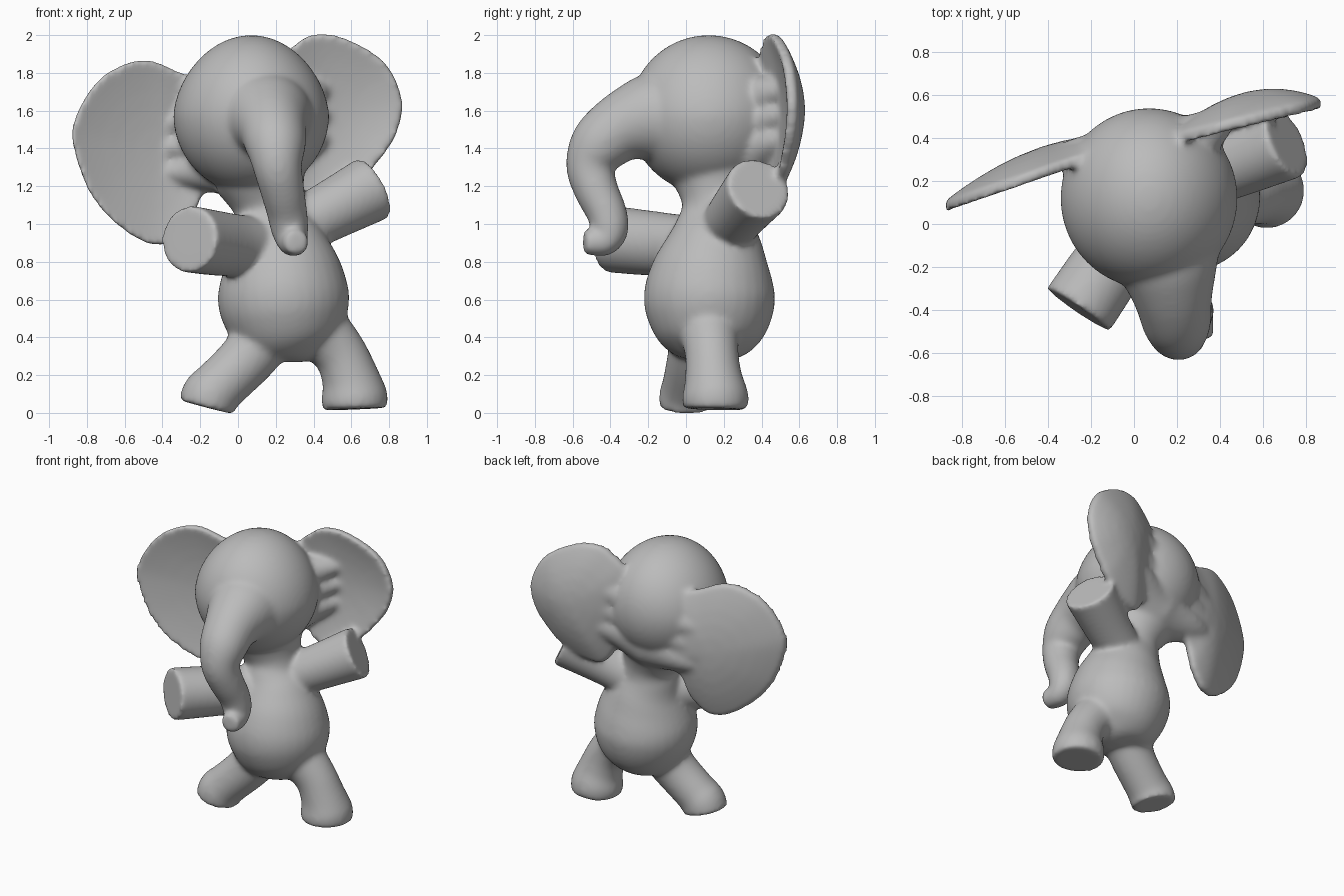
import bpy, bmesh, math
from mathutils import Vector

cube = bpy.data.objects.get("Cube")
if cube:
    bpy.data.objects.remove(cube, do_unlink=True)

grey = bpy.data.materials.new("soft grey")
grey.use_nodes = True
grey.diffuse_color = (0.5, 0.5, 0.5, 1)
grey.node_tree.nodes["Principled BSDF"].inputs["Base Color"].default_value = (0.5, 0.5, 0.5, 1)


def finish(bm, name):
    bmesh.ops.recalc_face_normals(bm, faces=bm.faces)
    mesh = bpy.data.meshes.new(name)
    bm.to_mesh(mesh)
    bm.free()
    mesh.materials.append(grey)
    obj = bpy.data.objects.new(name, mesh)
    bpy.context.collection.objects.link(obj)
    return obj


def spline(points, closed=False, steps=5):
    """Smooth curve through the given points."""
    p = [Vector(q) for q in points]
    n = len(p)
    out = []
    for i in range(n if closed else n - 1):
        a, b, c, d = [p[k % n] if closed else p[min(max(k, 0), n - 1)]
                      for k in (i - 1, i, i + 1, i + 2)]
        for s in range(steps):
            t = s / steps
            out.append(b + (c - a) * (t / 2) + (2 * a - 5 * b + 4 * c - d) * (t * t / 2)
                       + (3 * b - a - 3 * c + d) * (t ** 3 / 2))
    return out if closed else out + [p[-1]]


def skin(bm, rings):
    """Join equal rings of vertices into a closed tube."""
    for a, b in zip(rings, rings[1:]):
        for i in range(len(a)):
            j = (i + 1) % len(a)
            bm.faces.new((a[i], a[j], b[j], b[i]))
    bm.faces.new(rings[0])
    bm.faces.new(rings[-1])


def tube(name, points, sides=32):
    """Round tube along (x, y, z, radius) points with flat ends."""
    path = spline(points)
    bm = bmesh.new()
    rings = []
    side = None
    for i, p in enumerate(path):
        axis = (path[min(i + 1, len(path) - 1)] - path[max(i - 1, 0)]).to_3d().normalized()
        side = (side or axis.orthogonal())
        side = (side - axis * side.dot(axis)).normalized()
        other = axis.cross(side)
        angles = [math.tau * k / sides for k in range(sides)]
        rings.append([bm.verts.new(p.to_3d() + (side * math.cos(a) + other * math.sin(a)) * p.w)
                      for a in angles])
    skin(bm, rings)
    return finish(bm, name)


def ear(name, outline, plane, cup, back):
    """Cupped ear: outline in x and z, plane gives y, hollow front, domed back."""
    rim = spline(outline, closed=True)
    centre = sum(rim, Vector((0, 0))) / len(rim)
    bm = bmesh.new()
    rings = []
    scales = [0.05, 0.25, 0.45, 0.65, 0.8, 0.92, 1]
    for depth, edge, order in ((cup, -0.027, scales), (back, 0.027, scales[::-1])):
        for s in order:
            ring = []
            for q in rim:
                v = centre + (q - centre) * s
                y = plane(v.x, v.y) + edge + depth * (1 - s * s)
                ring.append(bm.verts.new((v.x, y, v.y)))
            rings.append(ring)
    skin(bm, rings)
    return finish(bm, name)


# Head, slightly narrower at the crown
bm = bmesh.new()
bmesh.ops.create_uvsphere(bm, u_segments=48, v_segments=32, radius=1)
for v in bm.verts:
    taper = 1 - 0.1 * max(v.co.z, 0)
    v.co = Vector((0.07 + 0.413 * taper * v.co.x, 0.12 + 0.42 * v.co.y, 1.58 + 0.42 * v.co.z))
parts = [finish(bm, "head")]

# Trunk, body and limbs
parts += [
    tube("trunk", [(0.12, -0.03, 1.56, 0.32), (0.145, -0.13, 1.56, 0.27), (0.165, -0.23, 1.55, 0.225),
                   (0.185, -0.36, 1.5, 0.18), (0.2, -0.46, 1.41, 0.16), (0.21, -0.505, 1.3, 0.13),
                   (0.235, -0.475, 1.18, 0.117), (0.26, -0.42, 1.06, 0.107), (0.275, -0.405, 0.97, 0.1),
                   (0.29, -0.44, 0.91, 0.083), (0.31, -0.54, 0.905, 0.065)]),
    tube("body", [(0.27, 0.125, 0.27, 0.05), (0.27, 0.125, 0.3, 0.17), (0.26, 0.125, 0.38, 0.27),
                  (0.25, 0.125, 0.5, 0.33), (0.24, 0.125, 0.62, 0.348), (0.23, 0.135, 0.75, 0.32),
                  (0.21, 0.15, 0.88, 0.265), (0.18, 0.16, 1.0, 0.21), (0.165, 0.17, 1.1, 0.19),
                  (0.12, 0.17, 1.25, 0.25)]),
    tube("right_arm", [(0.15, 0.1, 0.88, 0.15), (-0.05, -0.1, 0.89, 0.168), (-0.26, -0.4, 0.92, 0.178)]),
    tube("left_arm", [(0.2, 0.18, 0.92, 0.14), (0.45, 0.27, 1.05, 0.155), (0.715, 0.385, 1.19, 0.178)]),
    tube("right_leg", [(0.18, 0.09, 0.46, 0.17), (0.05, 0.05, 0.29, 0.15),
                       (-0.09, 0.02, 0.15, 0.145), (-0.147, 0.01, 0.09, 0.152), (-0.167, 0.01, 0.03, 0.15)]),
    tube("left_leg", [(0.4, 0.12, 0.47, 0.17), (0.53, 0.135, 0.33, 0.143),
                      (0.59, 0.145, 0.2, 0.15), (0.615, 0.155, 0.09, 0.176), (0.62, 0.155, 0.02, 0.17)]),
]

# Stacked ear roots make a tall, thick web behind the head
for lift in (-0.13, 0, 0.13):
    parts.append(tube("ear_root", [(-0.4, 0.31, 1.4 + lift, 0.035), (-0.22, 0.31, 1.42 + lift, 0.11),
                                   (0.08, 0.27, 1.47 + lift, 0.2), (0.32, 0.42, 1.55 + lift, 0.11),
                                   (0.48, 0.53, 1.58 + lift, 0.035)]))

# Ears
parts += [
    ear("right_ear", [(-0.15, 1.74), (-0.3, 1.8), (-0.5, 1.87), (-0.72, 1.78), (-0.86, 1.57), (-0.87, 1.4),
                      (-0.77, 1.14), (-0.58, 0.95), (-0.4, 0.885), (-0.26, 0.99), (-0.18, 1.16), (-0.02, 1.25),
                      (-0.02, 1.5)],
        lambda x, z: 0.26 + 0.34 * (x + 0.35), 0.06, 0.1),
    ear("left_ear", [(0.18, 1.8), (0.29, 1.94), (0.43, 2.01), (0.62, 1.96), (0.79, 1.84), (0.87, 1.65),
                     (0.84, 1.48), (0.75, 1.34), (0.64, 1.23), (0.42, 1.14), (0.31, 1.2), (0.18, 1.5)],
        lambda x, z: 0.42 + 0.24 * (x - 0.3), 0.06, 0.115),
]

# Fuse the parts into one soft clay skin
bpy.ops.object.select_all(action="DESELECT")
for part in parts:
    part.select_set(True)
bpy.context.view_layer.objects.active = parts[0]
bpy.ops.object.join()
elephant = bpy.context.object
elephant.name = "elephant"
remesh = elephant.modifiers.new("fuse", "REMESH")
remesh.mode = "VOXEL"
remesh.voxel_size = 0.015
remesh.use_smooth_shade = True
soften = elephant.modifiers.new("soften", "SMOOTH")
soften.factor = 0.5
soften.iterations = 16
